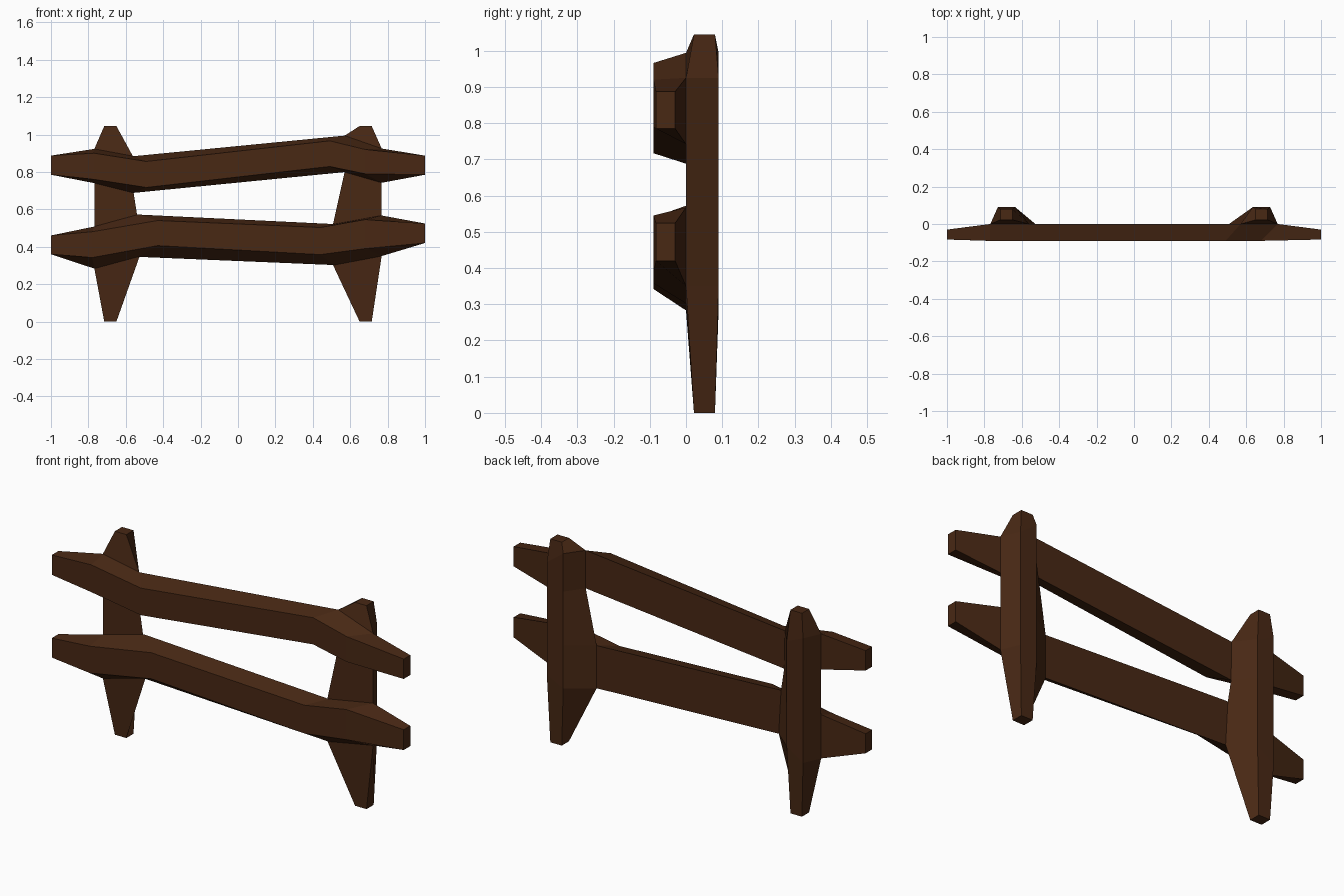
import bpy, bmesh

wood = bpy.data.materials.new("dark_wood")
wood.diffuse_color = (0.065, 0.021, 0.007, 1)


def loft(name, rings):
    """Skin a row of four-cornered rings and cap both ends."""
    bm = bmesh.new()
    rows = [[bm.verts.new(p) for p in ring] for ring in rings]
    for a, b in zip(rows, rows[1:]):
        for i in range(4):
            j = (i + 1) % 4
            bm.faces.new((a[i], a[j], b[j], b[i]))
    bm.faces.new(rows[0])
    bm.faces.new(rows[-1])
    bmesh.ops.recalc_face_normals(bm, faces=bm.faces)
    mesh = bpy.data.meshes.new(name)
    bm.to_mesh(mesh)
    bm.free()
    mesh.materials.append(wood)
    bpy.context.collection.objects.link(bpy.data.objects.new(name, mesh))


def rail(name, stations):
    # station: front x, front bottom z, front top z, back x, back bottom z, back top z
    rings = []
    for k, (xf, fb, ft, xb, bb, bt) in enumerate(stations):
        tip = k in (0, len(stations) - 1)
        yf, yb = (-0.083, -0.03) if tip else (-0.09, 0.0)
        rings.append([(xf, yf, fb), (xf, yf, ft), (xb, yb, bt), (xb, yb, bb)])
    loft(name, rings)


def post(name, side, levels):
    # level: outer front z, inner front x, inner front z (x is mirrored by side)
    def end(z):
        return [(side * x, y, z) for x, y in
                ((0.715, 0.022), (0.65, 0.022), (0.65, 0.08), (0.715, 0.08))]
    rings = [end(0)]
    for zo, xi, zi in levels:
        rings.append([(side * 0.768, 0, zo), (side * xi, 0, zi),
                      (side * 0.635, 0.09, zi), (side * 0.728, 0.09, zo)])
    rings.append(end(1.045))
    loft(name, rings)


# Crooked rails, tapered to blunt tips
rail("upper_rail", [
    (-1, 0.785, 0.887, -1, 0.785, 0.887),
    (-0.77, 0.76, 0.90, -0.768, 0.74, 0.923),
    (-0.49, 0.717, 0.856, -0.558, 0.688, 0.884),
    (0.49, 0.829, 0.966, 0.57, 0.799, 0.994),
    (0.68, 0.79, 0.92, 0.768, 0.742, 0.925),
    (1, 0.785, 0.887, 1, 0.785, 0.887)])
rail("lower_rail", [
    (-1, 0.36, 0.46, -1, 0.36, 0.46),
    (-0.78, 0.342, 0.48, -0.768, 0.283, 0.508),
    (-0.43, 0.406, 0.54, -0.535, 0.346, 0.572),
    (0.44, 0.358, 0.503, 0.515, 0.302, 0.521),
    (0.68, 0.39, 0.545, 0.768, 0.35, 0.567),
    (1, 0.42, 0.524, 1, 0.42, 0.524)])

# Posts, wide at the rails and narrow at the ends
post("left_post", -1, [(0.283, 0.527, 0.346), (0.508, 0.54, 0.572),
                       (0.74, 0.558, 0.688), (0.923, 0.562, 0.884)])
post("right_post", 1, [(0.35, 0.508, 0.302), (0.567, 0.508, 0.521),
                       (0.742, 0.57, 0.799), (0.925, 0.57, 0.994)])
